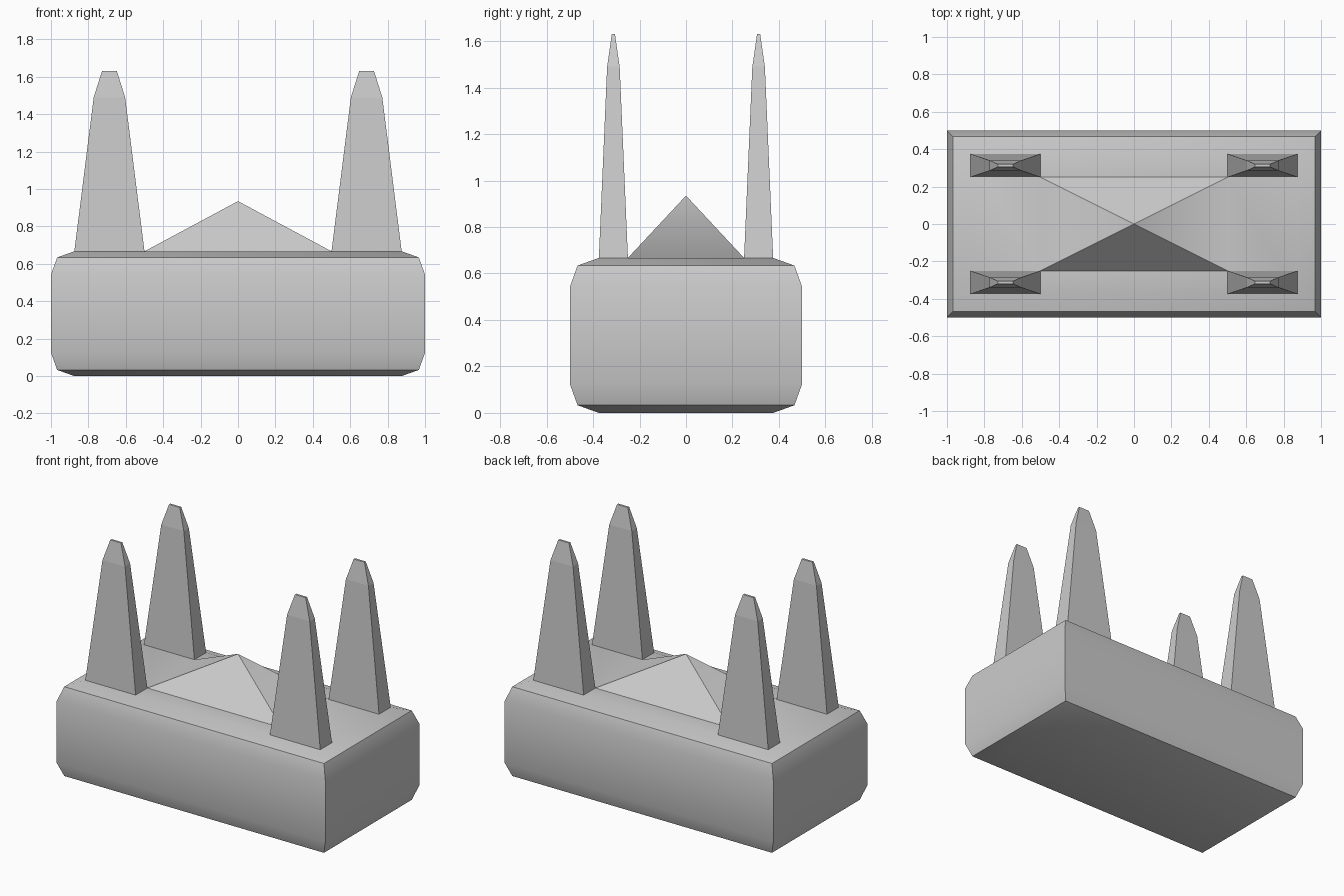
import bpy, bmesh

if "Cube" in bpy.data.objects:
    bpy.data.objects.remove(bpy.data.objects["Cube"])


def loft(name, sections, cx=0, cy=0, cap_bottom=True, apex=None):
    """Stack rectangular sections (half x, half y, z), closed by a cap or an apex."""
    bm = bmesh.new()
    rings = [[bm.verts.new((cx + sx * hx, cy + sy * hy, z))
              for sx, sy in ((-1, -1), (1, -1), (1, 1), (-1, 1))]
             for hx, hy, z in sections]
    for low, high in zip(rings, rings[1:]):
        for i in range(4):
            j = (i + 1) % 4
            bm.faces.new((low[i], low[j], high[j], high[i]))
    if cap_bottom:
        bm.faces.new(rings[0][::-1])
    if apex is None:
        bm.faces.new(rings[-1])
    else:
        tip = bm.verts.new((cx, cy, apex))
        for i in range(4):
            bm.faces.new((rings[-1][i], rings[-1][(i + 1) % 4], tip))
    mesh = bpy.data.meshes.new(name)
    bm.to_mesh(mesh)
    bm.free()
    obj = bpy.data.objects.new(name, mesh)
    bpy.context.collection.objects.link(obj)
    return obj


# Rounded block whose top rises into a low pyramid
H = 0.667
profile = [(0.125, 0), (0.033, 0.033), (0, 0.125)]  # (inset, height)
profile += [(inset, H - z) for inset, z in reversed(profile)]
sections = [(1 - inset, 0.5 - inset, z) for inset, z in profile]
sections.append((0.5, 0.25, H))
body = loft("body", sections, apex=0.935)
bpy.context.view_layer.objects.active = body
body.select_set(True)
bpy.ops.object.shade_smooth_by_angle(angle=0.5236)

# Four tapered corner spikes
spike = [(0.1875, 0.0625, H), (0.084, 0.027, 1.49), (0.04, 0.007, 1.63)]
for side, sx in (("left", -1), ("right", 1)):
    for end, sy in (("front", -1), ("back", 1)):
        loft(f"{end}_{side}_spike", spike, sx * 0.6875, sy * 0.3125, cap_bottom=False)
